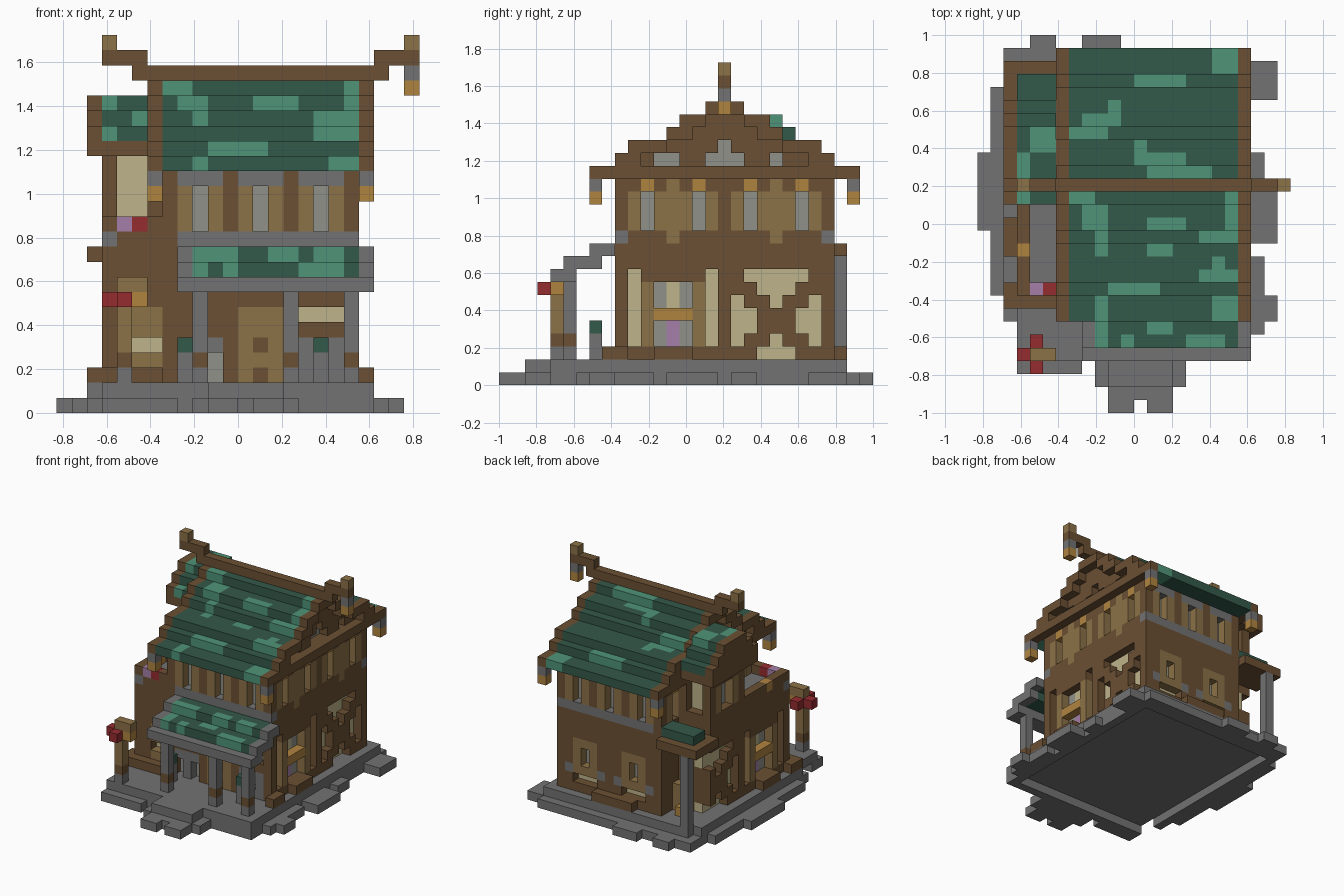
import bpy, bmesh

if "Cube" in bpy.data.objects:
    bpy.data.objects.remove(bpy.data.objects["Cube"])

U = 2 / 29  # size of one block
PALETTE = {
    "b": ("timber_brown", (.145, .08, .033)),
    "t": ("light_timber", (.262, .168, .065)),
    "y": ("lantern_gold", (.434, .23, .051)),
    "c": ("cream_plaster", (.515, .456, .254)),
    "g": ("stone_grey", (.17, .17, .17)),
    "p": ("window_pane", (.275, .283, .25)),
    "d": ("dark_green_tile", (.034, .1, .069)),
    "l": ("light_green_tile", (.078, .296, .191)),
    "r": ("flower_red", (.3, .025, .03)),
    "u": ("flower_purple", (.381, .212, .397)),
}
KEYS = list(PALETTE)
RECESSED = "pcu"
blocks = {}


def span(r):
    return range(r[0], r[1] + 1) if isinstance(r, tuple) else (r,)


def fill(part, colour, xs, ys, zs):
    for i in span(xs):
        for j in span(ys):
            for k in span(zs):
                blocks[i, j, k] = (part, colour)


def carve(xs, ys, zs):
    for i in span(xs):
        for j in span(ys):
            for k in span(zs):
                blocks.pop((i, j, k), None)


def recolour(colour, xs, ys, zs):
    for i in span(xs):
        for j in span(ys):
            for k in span(zs):
                if (i, j, k) in blocks:
                    blocks[i, j, k] = (blocks[i, j, k][0], colour)


def paint(part, rows, top, start, side, layer, inward):
    """Lay a pattern of letters on a wall; panes and plaster sit one block deep."""
    for n, row in enumerate(rows.split()):
        for m, c in enumerate(row):
            def cell(d):
                return (d, start + m, top - n) if side == "x" else (start + m, d, top - n)
            if c in RECESSED:
                blocks.pop(cell(layer), None)
                blocks[cell(layer + inward)] = (part, c)
            else:
                blocks[cell(layer)] = (part, c)


# stone base: ragged ring of slabs around a raised floor
fill("foundation", "g", (2, 20), (4, 27), 0)
for xs, ys in [((1, 1), (9, 24)), ((0, 0), (14, 19)), ((3, 7), (3, 3)), ((9, 15), (2, 3)),
               ((10, 14), (1, 1)), ((10, 11), (0, 0)), ((13, 14), (0, 0)),
               ((4, 5), (28, 28)), ((8, 10), (28, 28)), ((21, 22), (24, 26)),
               ((21, 21), (18, 19)), ((21, 22), (13, 16)), ((21, 21), (6, 11)), ((22, 22), (7, 8))]:
    fill("foundation", "g", xs, ys, 0)
carve((2, 2), (4, 6), 0)
carve((3, 19), (5, 25), 0)
fill("foundation", "g", (2, 20), (4, 26), 1)
fill("foundation", "g", (10, 14), (2, 3), 1)
carve(2, (4, 7), 1)
carve(2, 26, 1)

# house body and the lower side wing
fill("house_walls", "b", (7, 19), (9, 25), (2, 15))
fill("side_wing", "b", (3, 6), (9, 22), (2, 11))

# upper storey windows on all sides
LONG_UPPER = "bbybtbybbbybtbybb " + "btptttptbtptttptb " * 3 + "bbbbtbbbbbbbtbbbb"
SHORT_UPPER = "bgggbgggbgggb " + "btptbtptbtptb " * 3 + "bgggggggggggg"
paint("house_walls", LONG_UPPER, 15, 9, "x", 19, -1)
paint("house_walls", LONG_UPPER, 15, 9, "x", 7, 1)
paint("house_walls", SHORT_UPPER, 15, 7, "y", 9, 1)
paint("house_walls", SHORT_UPPER, 15, 7, "y", 25, -1)

# ground floor: timber frame on the sides, door in front, windows at the back
SIDE_LOWER = """bcbbbbbcbbcccccbb bctpcptcbbbcccbbb bctpcptcbcbbcbbcb bctyyytcbccbbbccb
    bctpuptcbccbbbccb bctpuptcbcbbcbbcb bbbbbbbbbbbcccbbb"""
FRONT_LOWER = """bbttbbbbbtttbcccb bbttbbbbbtttbbbbb bbccbgggbtbtbgpgb
    bbttbpgpbtttbgpgb bbggbpgpbtbtbgggb"""
BACK_LOWER = "bbtttbbbtttbb bbtptbbbtptbb bbtptbbbtptbb bgtttgbgtttgb bbcccbbbcccbb"
paint("house_walls", SIDE_LOWER, 8, 9, "x", 19, -1)
paint("side_wing", " ".join(r[:14] for r in SIDE_LOWER.split()), 8, 9, "x", 3, 1)
paint("house_walls", FRONT_LOWER, 6, 3, "y", 9, 1)
paint("house_walls", BACK_LOWER, 7, 7, "y", 25, -1)

# timber sills around the foot of the walls
for xs, ys in [(20, (12, 14)), (20, (8, 9)), (2, (12, 14)), (2, (8, 9)), ((10, 14), 26), ((3, 6), 8)]:
    fill("wall_sill", "b", xs, ys, 2)

# terrace on the side wing with railing and flowers
recolour("g", (4, 6), (10, 15), 11)
recolour("g", 3, 9, 11)
fill("terrace_rail", "b", 3, (9, 16), 12)
fill("terrace_rail", "y", 3, 12, 12)
fill("terrace_rail", "b", 6, 9, 12)
fill("terrace_flowers", "u", 4, 9, 12)
fill("terrace_flowers", "r", 5, 9, 12)

# main roof: stepped tile layers between brown gable boards
ROOF = {16: (7, 27), 17: (9, 25), 18: (10, 24), 19: (13, 21), 20: (14, 20), 21: (16, 18)}
for k, (lo, hi) in ROOF.items():
    fill("main_roof", "d", (7, 19), (lo, hi), k)
    upper = ROOF.get(k + 1, (17, 17))
    for j in range(lo, hi + 1):
        edge = j < max(upper[0], lo + 2) or j > min(upper[1], hi - 2)
        for board, wall in ((6, 7), (20, 19)):
            if edge or k in (16, 21):
                fill("gable_boards", "b", board, j, k)
            if upper[0] <= j <= upper[1]:
                fill("gable_wall", "b", wall, j, k)
for wall, back in ((19, 18), (7, 8)):
    for ys, k in (((12, 13), 17), ((16, 18), 17), (17, 18), (21, 17)):
        carve(wall, ys, k)
        fill("gable_window", "p", back, ys, k)

# lighter tile patches on both slopes
for x0, x1, y0, y1 in [(7, 8, 16, 16), (8, 9, 14, 15), (9, 9, 12, 13), (13, 15, 14, 14),
                       (13, 14, 12, 12), (17, 19, 13, 13), (19, 19, 14, 16), (17, 19, 10, 10),
                       (18, 18, 11, 11), (10, 13, 9, 9), (9, 9, 7, 8), (18, 19, 7, 8),
                       (18, 19, 26, 27), (12, 15, 25, 25), (10, 10, 23, 23), (8, 10, 22, 22),
                       (7, 9, 21, 21), (12, 12, 20, 20), (12, 15, 19, 19), (13, 17, 18, 18)]:
    for i in range(x0, x1 + 1):
        for j in range(y0, y1 + 1):
            top = max(k for k, s in ROOF.items() if s[0] <= j <= s[1])
            if blocks[i, j, top][1] == "d":
                recolour("l", i, j, top)

# ridge beam with upturned ends and a hanging lantern
fill("ridge_beam", "b", (5, 21), 17, 22)
fill("ridge_beam", "b", (3, 5), 17, 23)
fill("ridge_beam", "b", (21, 23), 17, 23)
for i in (3, 23):
    fill("ridge_beam", "t", i, 17, 24)
fill("ridge_lantern", "g", 23, 17, 22)
fill("ridge_lantern", "y", 23, 17, 21)

# lanterns under the four eave corners
for i in (6, 20):
    for j in (7, 27):
        fill("eave_lantern", "g", i, j, 15)
        fill("eave_lantern", "y", i, j, 14)

# side dormer above the terrace
fill("dormer_walls", "b", (3, 6), (17, 22), (11, 17))
for layer, inward in ((17, 1), (22, -1)):
    paint("dormer_walls", "cc cc cc cc", 16, 4, "y", layer, inward)
paint("dormer_walls", "tppt tppt tppt", 15, 18, "x", 3, 1)
for step in range(4):
    ys = (16 + max(step - 1, 0), 23 - max(step - 1, 0))
    fill("dormer_roof", "b" if step == 0 else "d", (3, 5), ys, 17 + step)
    fill("dormer_boards", "b", 2, ys, 17 + step)
for xs, ys, k in ((3, 16, 18), (5, 17, 19), (3, (18, 19), 20), ((4, 5), (20, 21), 20)):
    recolour("l", xs, ys, k)

# covered corner at the back
fill("corner_canopy", "b", (2, 6), (23, 26), 10)
fill("corner_canopy", "d", (3, 6), (24, 25), 11)
fill("corner_post", "g", 3, 26, (2, 9))
fill("corner_crate", "y", 5, 24, 2)
fill("corner_crate", "t", 6, 23, (2, 4))

# front porch: stepped roof, stone edges and columns
for k, ys in ((8, (4, 5)), (9, (5, 7)), (10, (7, 8))):
    fill("porch_roof", "g" if k == 8 else "d", (9, 19), ys, k)
    for i in (8, 20):
        fill("porch_edge", "g", i, ys, k)
for xs, ys, k in (((9, 11), 7, 10), ((14, 15), 7, 10), ((17, 18), 7, 10), (9, (5, 6), 9),
                  (11, 5, 9), ((13, 14), 6, 9), ((16, 18), 5, 9)):
    recolour("l", xs, ys, k)
for i in (9, 15, 19):
    fill("porch_column", "g", i, 5, (2, 7))
    fill("porch_column", "b", i, 5, 3)
for i in (8, 17):
    fill("porch_planter", "g", i, 7, (2, 3))
    fill("porch_planter", "d", i, 7, 4)

# lamp post with red blossoms
fill("lamp_post", "g", 4, 4, (1, 2))
fill("lamp_post", "b", 4, 4, 3)
fill("lamp_post", "t", 4, 4, (4, 8))
fill("lamp_post", "t", 5, 4, 8)
fill("lamp_post", "y", 5, 4, 7)
for i, j in ((3, 4), (4, 3), (4, 5)):
    fill("lamp_blossom", "r", i, j, 7)

# one material per colour
materials = []
for name, rgb in PALETTE.values():
    mat = bpy.data.materials.new(name)
    mat.use_nodes = True
    mat.diffuse_color = (*rgb, 1)
    bsdf = next(n for n in mat.node_tree.nodes if n.type == "BSDF_PRINCIPLED")
    bsdf.inputs["Base Color"].default_value = (*rgb, 1)
    bsdf.inputs["Roughness"].default_value = .9
    materials.append(mat)


def build(part):
    """Turn the blocks of one part into a mesh of its exposed faces."""
    bm, corners = bmesh.new(), {}
    used = sorted({c for p, c in blocks.values() if p == part}, key=KEYS.index)

    def vert(p):
        if p not in corners:
            corners[p] = bm.verts.new(((p[0] - 12) * U, (p[1] - 14.5) * U, p[2] * U))
        return corners[p]

    for pos, (owner, colour) in blocks.items():
        if owner != part:
            continue
        for axis in range(3):
            for s in (0, 1):
                near = list(pos)
                near[axis] += 2 * s - 1
                if tuple(near) in blocks:
                    continue
                ring = []
                for a, b in ((0, 0), (1, 0), (1, 1), (0, 1)):
                    q = list(pos)
                    q[axis] += s
                    q[(axis + 1) % 3] += a
                    q[(axis + 2) % 3] += b
                    ring.append(vert(tuple(q)))
                face = bm.faces.new(ring if s else ring[::-1])
                face.material_index = used.index(colour)
    mesh = bpy.data.meshes.new(part)
    bm.to_mesh(mesh)
    bm.free()
    for c in used:
        mesh.materials.append(materials[KEYS.index(c)])
    bpy.context.collection.objects.link(bpy.data.objects.new(part, mesh))


for part in sorted({p for p, _ in blocks.values()}):
    build(part)
